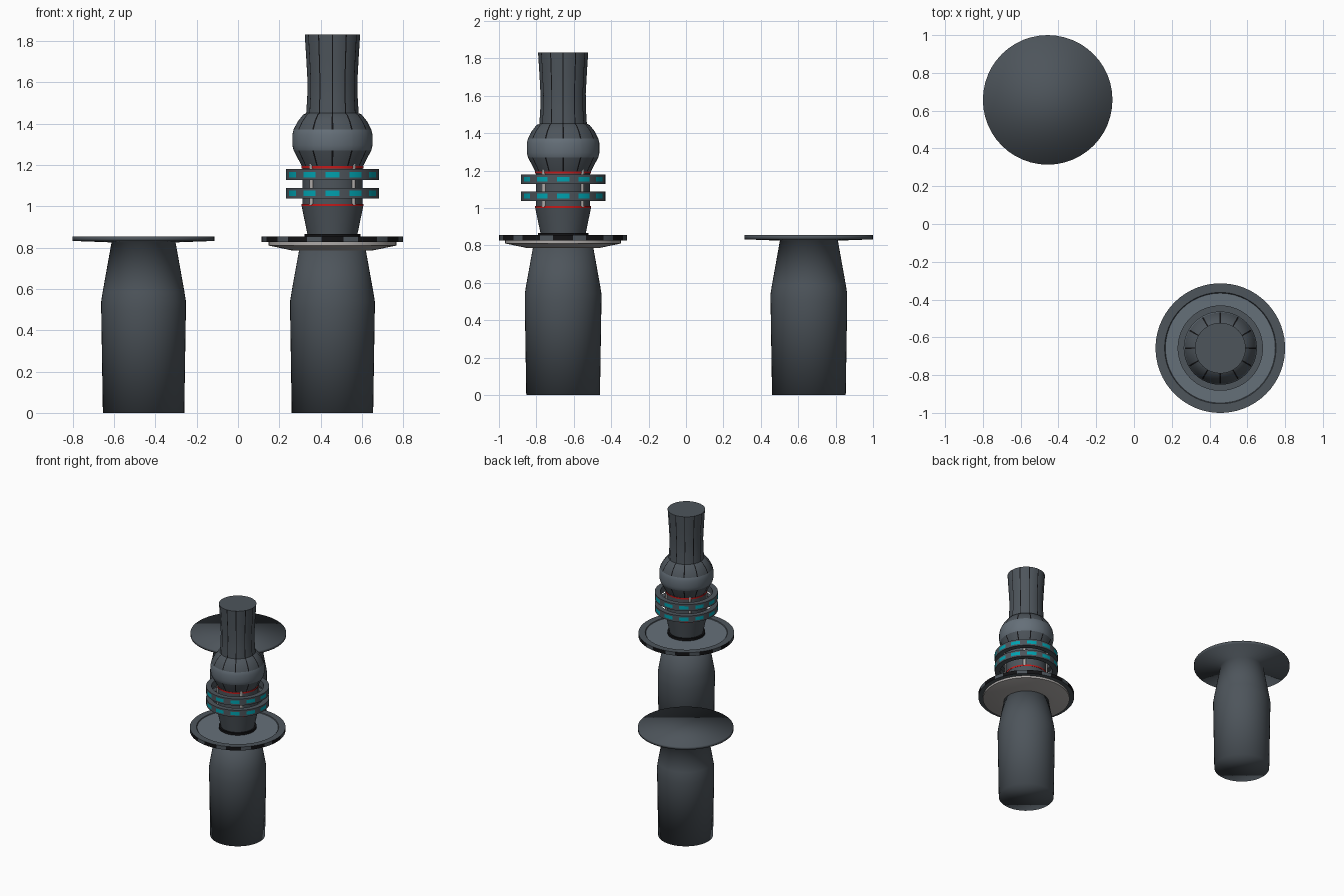
import bpy
import bmesh
from math import pi, sin, cos, radians

if "Cube" in bpy.data.objects:
    bpy.data.objects.remove(bpy.data.objects["Cube"])

FULL = (0.457, -0.657)
PLAIN = (-0.457, 0.657)


def material(name, r, g, b):
    m = bpy.data.materials.new(name)
    m.diffuse_color = (r, g, b, 1)
    m.use_nodes = True
    m.node_tree.nodes["Principled BSDF"].inputs["Base Color"].default_value = m.diffuse_color
    return m


SLATE = material("slate", 0.075, 0.09, 0.105)
LIGHT = material("light_slate", 0.13, 0.16, 0.19)
BLACK = material("black", 0.006, 0.006, 0.007)
CYAN = material("cyan", 0.0, 0.36, 0.43)
RED = material("red", 0.55, 0.01, 0.01)
PALE = material("pale_metal", 0.42, 0.40, 0.39)


def even(n):
    return [2 * pi * i / n for i in range(n)]


def split(count, width_deg, subs_a, subs_b):
    """Angles of a repeating pattern: an accent of width_deg, then the rest.
    Accents are centred on the front; returns angles and accent flags."""
    angles, flags = [], []
    period, w = 2 * pi / count, radians(width_deg)
    for k in range(count):
        start = -pi / 2 + k * period - w / 2
        for i in range(subs_a):
            angles.append(start + w * i / subs_a)
            flags.append(True)
        for i in range(subs_b):
            angles.append(start + w + (period - w) * i / subs_b)
            flags.append(False)
    return angles, flags


def lathe(name, centre, profile, mats, angles=None, pick=None, closed=False, sharp=35):
    """Revolve (radius, z) points; pick(row, column) gives a material index."""
    angles = angles or even(48)
    bm = bmesh.new()
    rings = [[bm.verts.new((r * cos(a), r * sin(a), z)) for a in angles]
             for r, z in profile]
    n, rows = len(angles), len(rings)
    for i in range(rows if closed else rows - 1):
        low, high = rings[i], rings[(i + 1) % rows]
        for j in range(n):
            k = (j + 1) % n
            f = bm.faces.new((low[j], low[k], high[k], high[j]))
            f.material_index = pick(i, j) if pick else 0
    if not closed:
        bm.faces.new(rings[0][::-1])
        bm.faces.new(rings[-1])
    bmesh.ops.recalc_face_normals(bm, faces=bm.faces)
    for f in bm.faces:
        f.smooth = True
    mesh = bpy.data.meshes.new(name)
    bm.to_mesh(mesh)
    bm.free()
    for m in mats:
        mesh.materials.append(m)
    if sharp:
        mesh.set_sharp_from_angle(angle=radians(sharp))
    ob = bpy.data.objects.new(name, mesh)
    ob.location = (*centre, 0)
    bpy.context.collection.objects.link(ob)
    return ob


# posts: one with its own flat cap, one carrying the upper assembly
post = [(0.197, 0), (0.205, 0.50), (0.205, 0.54), (0.198, 0.585)]
lathe("plain_post", PLAIN, post + [(0.155, 0.825), (0.343, 0.832), (0.343, 0.854)],
      [SLATE], sharp=None)
lathe("main_post", FULL, post + [(0.16, 0.795)], [SLATE], sharp=None)

# pale flared underside and dashed platform
lathe("platform_underside", FULL,
      [(0.155, 0.785), (0.2, 0.787), (0.31, 0.81), (0.31, 0.828)], [PALE])
ang, flag = split(12, 18, 3, 2)
lathe("platform", FULL,
      [(0.31, 0.826), (0.343, 0.826), (0.343, 0.854), (0.295, 0.854), (0.29, 0.846)],
      [LIGHT, SLATE, BLACK], ang,
      lambda i, j: 2 if i == 1 and flag[j] else 1)

# hilt core with base collar and red bands
lathe("base_collar", FULL, [(0.135, 0.845), (0.135, 0.866)], [BLACK])
lathe("lower_cone", FULL, [(0.12, 0.86), (0.149, 1.0)], [SLATE])
lathe("core", FULL, [(0.145, 0.99), (0.145, 1.2)], [SLATE])
for label, z in (("lower", 1.0), ("upper", 1.183)):
    lathe(label + "_red_band", FULL, [(0.15, z), (0.15, z + 0.011)], [RED])

# four pale bars around the core
for k in range(4):
    a = pi / 4 + k * pi / 2
    lathe("core_bar_%d" % k, (FULL[0] + 0.143 * cos(a), FULL[1] + 0.143 * sin(a)),
          [(0.011, 1.005), (0.011, 1.205)], [PALE], even(12))

# two floating rings with cyan panels
pang, pflag = split(12, 17, 3, 2)
for label, z in (("lower", 1.063), ("upper", 1.153)):
    h, p = 0.026, 0.013
    lathe(label + "_light_ring", FULL,
          [(0.187, z - h), (0.226, z - h), (0.226, z - p), (0.226, z + p),
           (0.226, z + h), (0.187, z + h)],
          [SLATE, CYAN], pang,
          lambda i, j: 1 if i == 2 and pflag[j] else 0, closed=True)

# grip with black seams and a plain bulged band
sang, sflag = split(12, 2.6, 1, 4)
lathe("grip", FULL,
      [(0.148, 1.194), (0.188, 1.27), (0.194, 1.295), (0.194, 1.345), (0.188, 1.372),
       (0.168, 1.41), (0.142, 1.443), (0.127, 1.45), (0.122, 1.53), (0.121, 1.61),
       (0.127, 1.72), (0.134, 1.83)],
      [SLATE, BLACK, LIGHT], sang,
      lambda i, j: 2 if 1 <= i <= 3 else (1 if sflag[j] else 0), sharp=60)
# light inset disc on top of the platform
lathe("platform_inset", FULL, [(0.291, 0.84), (0.291, 0.849)], [LIGHT])
